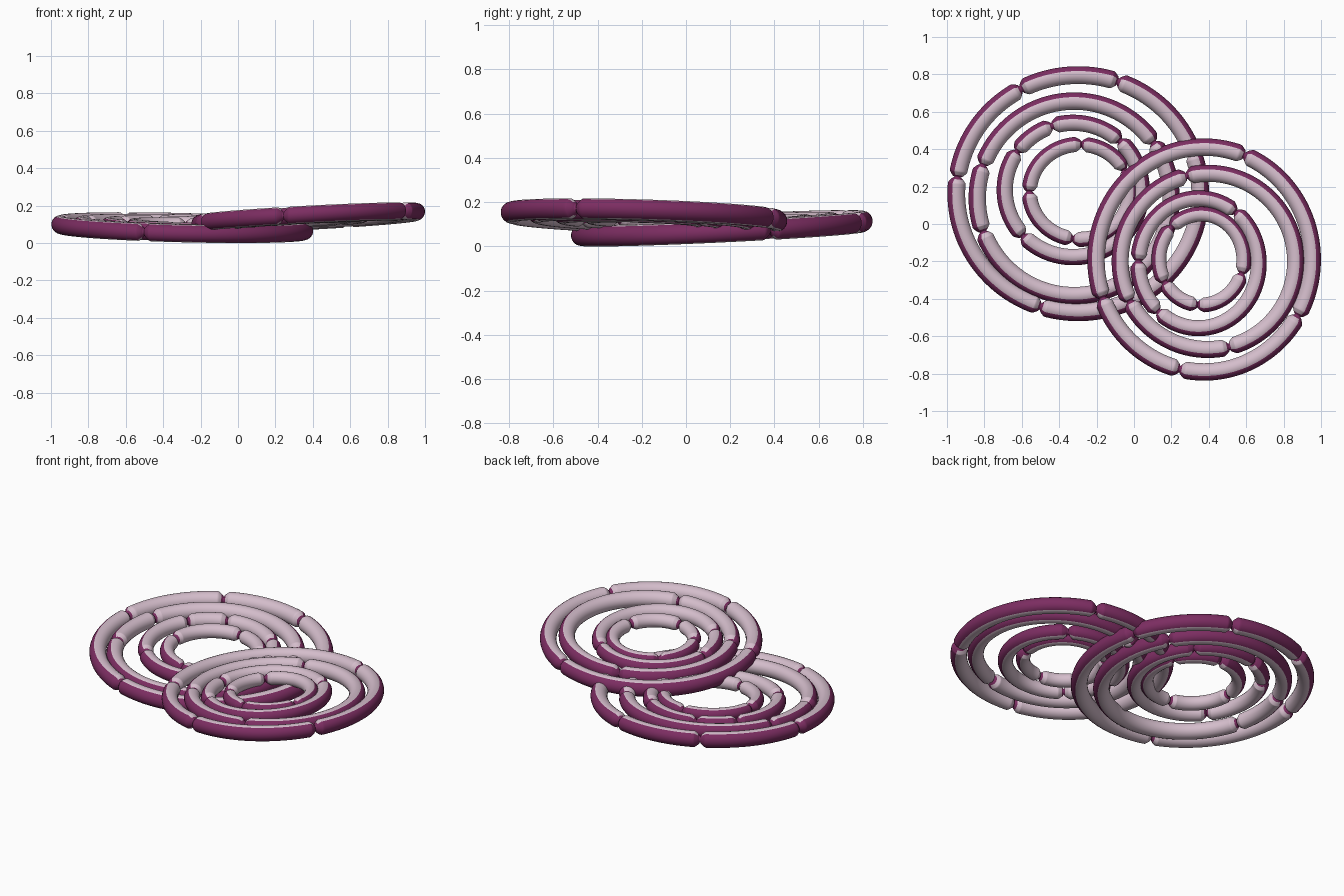
import bpy, bmesh, math

if "Cube" in bpy.data.objects:
    bpy.data.objects.remove(bpy.data.objects["Cube"])

def material(name, rgb):
    m = bpy.data.materials.new(name)
    m.diffuse_color = (*rgb, 1)
    m.use_nodes = True
    m.node_tree.nodes["Principled BSDF"].inputs["Base Color"].default_value = m.diffuse_color
    return m

FLESH = material("pale onion flesh", (0.66, 0.51, 0.60))
SKIN = material("purple onion skin", (0.20, 0.026, 0.12))
STEPS, SIDES = 240, 20

def onion_ring(name, cx, cy, rx, ry, tube, plane, notches):
    """Tube ring lying on a tilted plane, pinched at the notch angles."""
    px, py, pz, sx, sy = plane
    ax, ay = rx - tube, ry - tube
    # even samples plus a fine cluster around every notch
    angles = {round(360 * i / STEPS, 3) for i in range(STEPS)}
    for n in notches:
        for k in range(-6, 7):
            angles.add(round((n + math.degrees(k * 0.006 / ax)) % 360, 3))
    angles = sorted(angles)
    bm = bmesh.new()
    loops, gaps = [], []
    for deg in angles:
        t = math.radians(deg)
        gap = min(abs((deg - n + 180) % 360 - 180) for n in notches)
        gap = math.radians(gap) * ax
        r = tube * (0.35 + 0.65 * min(1, gap / 0.032) ** 0.7)
        gaps.append(gap)
        loop = []
        for j in range(SIDES):
            p = 2 * math.pi * (j + 0.5) / SIDES
            x = cx + (ax + r * math.cos(p)) * math.cos(t)
            y = cy + (ay + r * math.cos(p)) * math.sin(t)
            z = pz + sx * (x - px) + sy * (y - py) + r * math.sin(p)
            loop.append(bm.verts.new((x, y, z)))
        loops.append(loop)
    count = len(loops)
    for i in range(count):
        a, b = loops[i], loops[(i + 1) % count]
        for j in range(SIDES):
            k = (j + 1) % SIDES
            f = bm.faces.new((a[j], b[j], b[k], a[k]))
            f.smooth = True
            # skin on the outward side and inside the notches
            outward = math.cos(2 * math.pi * (j + 1) / SIDES)
            f.material_index = int(outward > 0.55 or min(gaps[i], gaps[(i + 1) % count]) < 0.008)
    bmesh.ops.recalc_face_normals(bm, faces=bm.faces)
    me = bpy.data.meshes.new(name)
    bm.to_mesh(me)
    bm.free()
    me.materials.append(FLESH)
    me.materials.append(SKIN)
    ob = bpy.data.objects.new(name, me)
    bpy.context.collection.objects.link(ob)

# slice: plane (x, y, z, slope x, slope y), then rings (cx, cy, rx, ry, tube, notches)
SLICES = {
    "lower_slice": ((-0.30, 0.16, 0.082, -0.025, 0.048), [
        (-0.298, 0.162, 0.70, 0.682, 0.048, (20, 71, 118, 172, 252)),
        (-0.32, 0.137, 0.565, 0.567, 0.047, (35, 160, 200)),
        (-0.325, 0.182, 0.41, 0.403, 0.044, (47, 108, 145, 223)),
        (-0.29, 0.172, 0.31, 0.295, 0.041, (28, 88, 180, 262)),
    ]),
    "upper_slice": ((0.375, -0.19, 0.135, 0.053, -0.03), [
        (0.375, -0.19, 0.625, 0.648, 0.047, (68, 200, 257, 330)),
        (0.395, -0.20, 0.515, 0.517, 0.046, (104, 207, 284)),
        (0.345, -0.21, 0.365, 0.39, 0.043, (52, 178, 228)),
        (0.36, -0.19, 0.267, 0.283, 0.040, (135, 210, 265, 342)),
    ]),
}
for label, (plane, rings) in SLICES.items():
    for i, (cx, cy, rx, ry, tube, notches) in enumerate(rings):
        onion_ring(f"{label}_ring_{i + 1}", cx, cy, rx, ry, tube, plane, notches)
